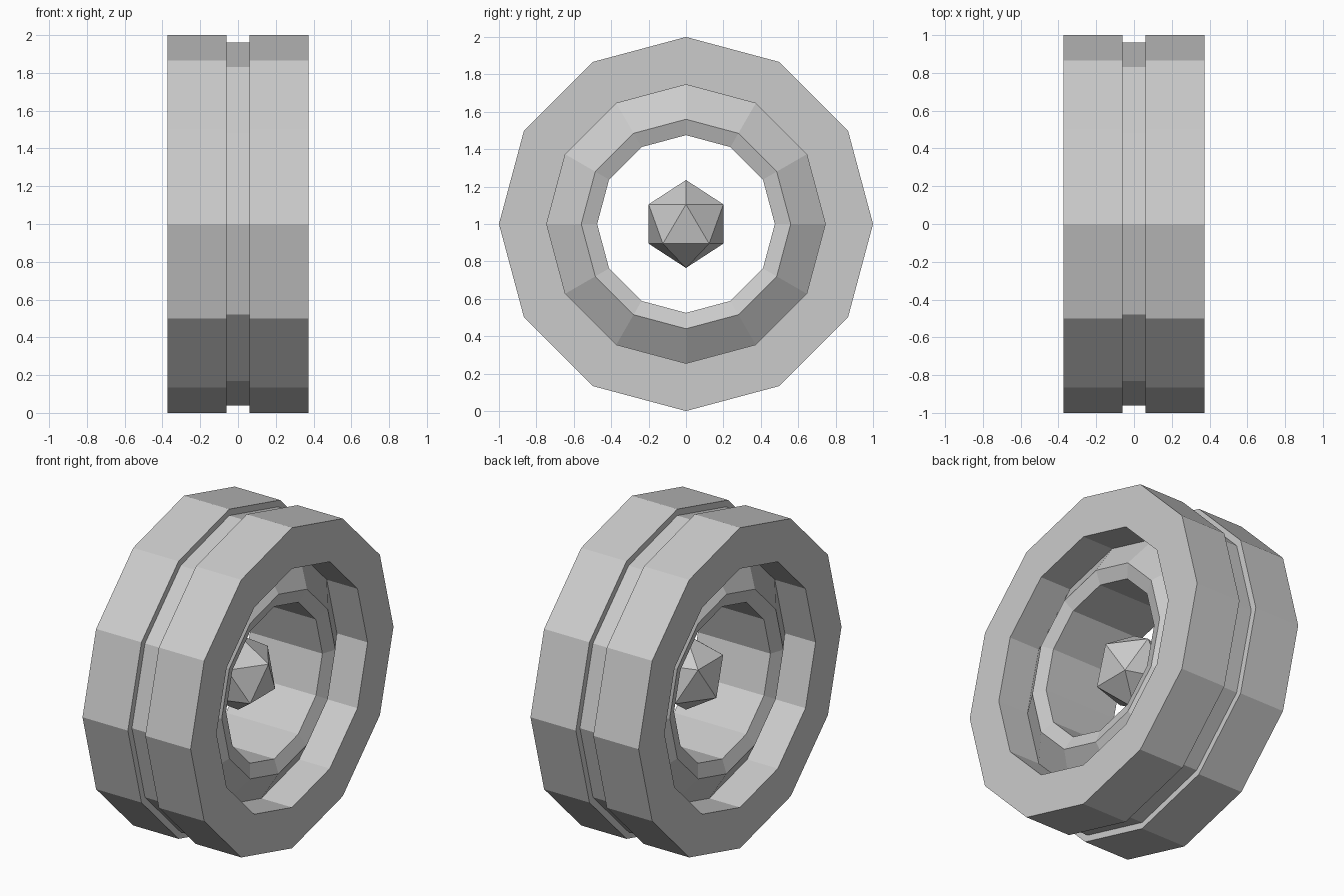
import bpy
import bmesh
from math import sin, cos, tau

SIDES = 12

cube = bpy.data.objects.get("Cube")
if cube:
    bpy.data.objects.remove(cube, do_unlink=True)

grey = bpy.data.materials.new("plain_grey")
grey.use_nodes = True
colour = (0.6, 0.6, 0.6, 1)
grey.diffuse_color = colour
grey.node_tree.nodes["Principled BSDF"].inputs["Base Color"].default_value = colour


def finish(name, bm):
    bmesh.ops.recalc_face_normals(bm, faces=bm.faces)
    mesh = bpy.data.meshes.new(name)
    bm.to_mesh(mesh)
    bm.free()
    mesh.materials.append(grey)
    obj = bpy.data.objects.new(name, mesh)
    obj.location.z = 1
    bpy.context.collection.objects.link(obj)


def lathe(name, profile):
    """Revolve a closed (x, radius) profile around the x axis."""
    bm = bmesh.new()
    loops = [[bm.verts.new((x, r * sin(tau * i / SIDES), r * cos(tau * i / SIDES)))
              for x, r in profile] for i in range(SIDES)]
    n = len(profile)
    for i in range(SIDES):
        a, b = loops[i], loops[(i + 1) % SIDES]
        for j in range(n):
            k = (j + 1) % n
            bm.faces.new((a[j], a[k], b[k], b[j]))
    finish(name, bm)


# Two wide outer rings with a groove between them
for name, side in (("left_ring", 1), ("right_ring", -1)):
    lathe(name, [(side * x, r) for x, r in
                 ((0.06, 0.745), (0.373, 0.745), (0.373, 1), (0.06, 1))])

# Core ring: groove floor, sloping flanks and bevelled inner lips
half = [(0.1, 0.96), (0.1, 0.84), (0.28, 0.56), (0.25, 0.475)]
lathe("core_ring", half + [(-x, r) for x, r in reversed(half)])

# Faceted gem floating in the middle
bm = bmesh.new()
bmesh.ops.create_icosphere(bm, subdivisions=1, radius=0.235)
finish("centre_gem", bm)
